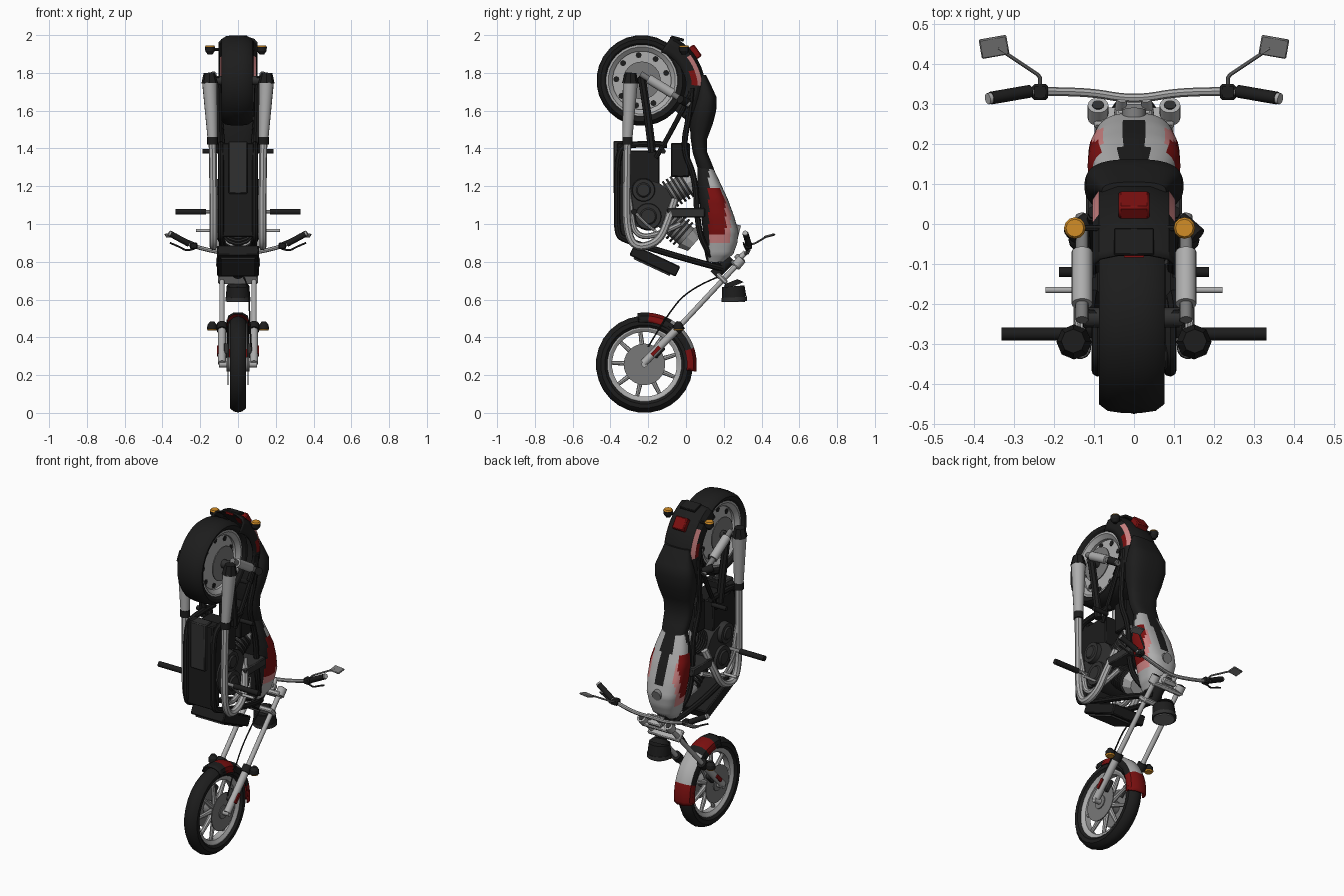
import bpy, bmesh, math
from mathutils import Vector, Matrix, Euler

if "Cube" in bpy.data.objects:
    bpy.data.objects.remove(bpy.data.objects["Cube"])

def material(name, r, g, b):
    m = bpy.data.materials.new(name)
    m.diffuse_color = (r, g, b, 1)
    m.use_nodes = True
    m.node_tree.nodes["Principled BSDF"].inputs["Base Color"].default_value = m.diffuse_color
    return m

BLACK = material("black", .012, .012, .012)
DARK = material("dark_grey", .03, .03, .03)
SILVER = material("silver", .42, .42, .42)
GREY = material("mid_grey", .19, .19, .19)
RED = material("red", .2, .005, .005)
PINK = material("pale_red", .6, .22, .22)
ORANGE = material("orange", .65, .27, .02)

def build(name, verts, faces, mats, rule=None):
    """Mesh object; rule(centre, normal) returns a material index."""
    me = bpy.data.meshes.new(name)
    me.from_pydata([tuple(v) for v in verts], [], faces)
    bm = bmesh.new(); bm.from_mesh(me)
    bmesh.ops.recalc_face_normals(bm, faces=bm.faces)
    if rule:
        for f in bm.faces:
            f.material_index = rule(f.calc_center_median(), f.normal)
    bm.to_mesh(me); bm.free()
    for m in mats if isinstance(mats, list) else [mats]:
        me.materials.append(m)
    o = bpy.data.objects.new(name, me)
    bpy.context.collection.objects.link(o)
    return o

def skin(name, rings, mats, rule=None, closed=True, caps=True, loop=False):
    """Join equal rings of points into a surface."""
    n, k = len(rings[0]), len(rings)
    faces = []
    for i in range(k if loop else k - 1):
        for j in range(n if closed else n - 1):
            a, b = i * n, (i + 1) % k * n
            faces.append((a + j, a + (j + 1) % n, b + (j + 1) % n, b + j))
    if caps:
        faces += [tuple(range(n)), tuple(range((k - 1) * n, k * n))]
    return build(name, [p for r in rings for p in r], faces, mats, rule)

def cyl(name, p1, p2, r1, mat, r2=None, n=14):
    p1, p2 = Vector(p1), Vector(p2)
    q = (p2 - p1).to_track_quat('Z', 'Y')
    ring = lambda p, r: [p + q @ Vector((r * math.cos(t), r * math.sin(t), 0))
                         for t in (2 * math.pi * i / n for i in range(n))]
    return skin(name, [ring(p1, r1), ring(p2, r1 if r2 is None else r2)], mat)

def box(name, c, size, mat, rot=(0, 0, 0), bevel=0.006):
    s = [v / 2 for v in size]
    m = Matrix.Translation(c) @ Euler([math.radians(a) for a in rot]).to_matrix().to_4x4()
    rings = [[m @ Vector((x * s[0], y * s[1], z * s[2])) for x, y in
              ((-1, -1), (1, -1), (1, 1), (-1, 1))] for z in (-1, 1)]
    o = skin(name, rings, mat)
    if bevel:
        o.modifiers.new("bevel", 'BEVEL').width = bevel
    return o

def tube(name, pts, r, mat, order=3):
    cu = bpy.data.curves.new(name, 'CURVE')
    cu.dimensions, cu.bevel_depth, cu.bevel_resolution, cu.use_fill_caps = '3D', r, 2, True
    sp = cu.splines.new('NURBS')
    sp.points.add(len(pts) - 1)
    for p, c in zip(sp.points, pts):
        p.co = (*c, 1)
    sp.use_endpoint_u, sp.order_u, sp.resolution_u = True, order, 5
    cu.materials.append(mat)
    o = bpy.data.objects.new(name, cu)
    bpy.context.collection.objects.link(o)
    bpy.ops.object.select_all(action='DESELECT')
    o.select_set(True); bpy.context.view_layer.objects.active = o
    bpy.ops.object.convert(target='MESH')

def lathe(name, c, prof, mat, n=28):
    """Closed (x, radius) profile spun about the x axis through c."""
    rings = [[Vector((c[0] + x, c[1] + r * math.cos(t), c[2] + r * math.sin(t))) for x, r in prof]
             for t in (2 * math.pi * (i + .5) / n - math.pi / 2 for i in range(n))]
    return skin(name, rings, mat, caps=False, loop=True)

def loft(name, stations, mats, rule=None, n=40, e=.75, sub=4):
    """Rounded sections along z: (z, y_low, y_high, half_width)."""
    f = lambda v: math.copysign(abs(v) ** e, v)
    fine = [[p + (q - p) * k / sub for p, q in zip(s, t)]
            for s, t in zip(stations, stations[1:]) for k in range(sub)] + [stations[-1]]
    rings = [[(w * f(math.cos(t)), (a + b) / 2 + (b - a) / 2 * f(math.sin(t)), z)
              for t in (2 * math.pi * i / n for i in range(n))] for z, a, b, w in fine]
    return skin(name, rings, mats, rule)

def fender(name, c, a0, a1, r0, r1, w, depth, mats, rule):
    rings = []
    for i in range(25):
        k = i / 24
        t, r = math.radians(a0 + (a1 - a0) * k), r0 + (r1 - r0) * max(0, (k - .4) / .6)
        sec = ((w, r - depth), (w, r - .7 * depth), (w, r - .04), (.85 * w, r - .018), (.4 * w, r - .002))
        sec = [(-x, q) for x, q in sec] + list(reversed(sec))
        rings.append([(x, c[1] + q * math.cos(t), c[2] + q * math.sin(t)) for x, q in sec])
    o = skin(name, rings, mats, rule, closed=False, caps=False)
    s = o.modifiers.new("thickness", 'SOLIDIFY'); s.thickness, s.offset = .008, 0

# wheels: tyre, rim, spokes, hub, brake disc
FW, RW = Vector((0, -.22, .257)), Vector((-.006, -.234, 1.76))
lathe("front_tyre", FW, [(-.028, .195), (-.042, .21), (-.043, .232), (-.025, .25), (0, .257),
                         (.025, .25), (.043, .232), (.042, .21), (.028, .195)], BLACK)
lathe("front_rim", FW, [(-.03, .202), (-.03, .19), (-.018, .172), (.018, .172), (.03, .19), (.03, .202)], SILVER)
lathe("rear_tyre", RW, [(-.06, .185), (-.077, .2), (-.082, .218), (-.06, .235), (-.025, .24),
                        (.025, .24), (.06, .235), (.082, .218), (.077, .2), (.06, .185)], BLACK)
lathe("rear_rim", RW, [(-.065, .192), (-.065, .178), (-.045, .155), (.045, .155), (.065, .178), (.065, .192)], SILVER)
cyl("rear_wheel_disc", RW - Vector((.03, 0, 0)), RW + Vector((.03, 0, 0)), .158, SILVER, n=28)
for i in range(9):
    t = 2 * math.pi * i / 9 + .3
    d = Vector((0, math.cos(t), math.sin(t)))
    cyl("front_spoke", FW + d * .03, FW + d * .178, .016, SILVER, .01, 8)
    for s in (-1, 1):
        p = RW + d * .135 + Vector((s * .03, 0, 0))
        cyl("rear_wheel_opening", p, p + Vector((s * .003, 0, 0)), .016, BLACK, n=8)
cyl("front_hub", FW - Vector((.06, 0, 0)), FW + Vector((.06, 0, 0)), .04, GREY)
cyl("front_axle", FW - Vector((.1, 0, 0)), FW + Vector((.1, 0, 0)), .016, SILVER)
cyl("rear_axle", RW - Vector((.12, 0, 0)), RW + Vector((.12, 0, 0)), .025, DARK)
for s in (-1, 1):
    cyl("front_brake_disc", FW + Vector((s * .05, 0, 0)), FW + Vector((s * .055, 0, 0)), .11, GREY, n=24)
    cyl("rear_brake_disc", RW + Vector((s * .066, 0, 0)), RW + Vector((s * .072, 0, 0)), .1, GREY, n=24)

# fenders
def front_paint(c, n):
    a = math.degrees(math.atan2(c.z - FW.z, c.y - FW.y))
    if a < 18 or 68 < a < 85:
        return 1
    return 0 if a > 60 or abs(c.x) > .05 else 2
fender("front_fender", FW, -8, 98, .275, .272, .058, .05, [BLACK, RED, SILVER], front_paint)
def rear_paint(c, n):
    if 1.74 < c.z < 1.89 and abs(c.x) > .09:
        return 2 if abs(c.x) < .098 else (1 if c.y > .025 else 0)
    return 0
fender("rear_fender", RW, -42, 56, .335, .28, .1, .1, [BLACK, RED, PINK], rear_paint)
box("tail_lamp", (0, .047, 1.91), (.078, .075, .04), RED, (-55, 0, 0))
box("tail_bracket", (0, -.045, 1.982), (.1, .07, .015), BLACK, (-15, 0, 0), .003)
box("tail_reflector", (0, -.08, 1.985), (.05, .008, .012), RED, bevel=0)

# tank and seat
def tank_paint(c, n):
    if c.y < .12 or (abs(c.x) < .034 and n.y > .3 and c.z > 1.02):
        return 1
    if abs(c.x) > .085 and .95 < c.z < 1.2 and c.y < .21:
        return 2
    if abs(c.x) > .075 and .9 < c.z < 1.14 and c.y < .235:
        return 3
    return 0
loft("fuel_tank", [(.8, .11, .2, .05), (.84, .1, .25, .075), (.9, .095, .272, .09), (.96, .09, .278, .104),
                   (1.04, .08, .255, .114), (1.13, .07, .222, .116), (1.21, .06, .185, .1),
                   (1.28, .06, .152, .08), (1.34, .06, .125, .06)], [SILVER, BLACK, RED, PINK], tank_paint)
cyl("fuel_cap", (0, .255, .97), (0, .284, .963), .03, GREY)
loft("seat", [(1.24, .08, .165, .06), (1.3, .06, .145, .078), (1.38, .035, .112, .085), (1.45, .025, .112, .092),
              (1.53, .02, .142, .112), (1.6, .03, .16, .124), (1.67, .05, .162, .12),
              (1.73, .06, .135, .1), (1.79, .06, .105, .08)], BLACK, sub=2)

# engine: V of two finned cylinders on a crankcase
cyl("crankcase", (-.095, -.2, 1.1), (.095, -.2, 1.1), .13, DARK, n=18)
box("gearbox", (0, -.24, 1.26), (.17, .2, .26), BLACK)
box("sump", (0, -.33, 1.18), (.17, .07, .5), BLACK)
box("belly_box", (0, -.35, 1.3), (.1, .07, .28), DARK)
box("battery_box", (0, -.03, 1.34), (.15, .1, .18), BLACK)
box("air_filter", (0, .0, 1.06), (.24, .2, .05), DARK)
for nm, a, b in (("front", (0, -.13, 1.05), (0, .03, .91)), ("rear", (0, -.13, 1.13), (0, .03, 1.23))):
    a, b = Vector(a), Vector(b)
    d = (b - a).normalized()
    cyl(nm + "_cylinder", a, b, .06, GREY)
    for i in range(5):
        p = a + d * (.05 + .024 * i)
        cyl(nm + "_fin", p, p + d * .012, .08, DARK)
    cyl(nm + "_cylinder_head", b - d * .035, b + d * .02, .078, SILVER, .055, 10)
for s in (-1, 1):
    for y, z, r, x in ((-.225, 1.18, .065, .12), (-.2, 1.04, .075, .11)):
        cyl("engine_cover", (s * .07, y, z), (s * x, y, z), r, DARK, r * .9, 18)
        cyl("engine_cover_cap", (s * x, y, z), (s * (x + .008), y, z), r * .6, DARK, r * .5, 18)

# radiator, headlamp, steering
box("radiator", (0, -.165, .805), (.22, .27, .06), BLACK, (-25, 0, 0))
box("radiator_core", (0, -.18, .775), (.18, .21, .012), DARK, (-25, 0, 0), 0)
cyl("headlamp_shell", (0, .255, .61), (0, .25, .67), .065, BLACK, .06, 16)
cyl("headlamp_back", (0, .25, .67), (0, .24, .695), .06, BLACK, .035, 16)
cyl("headlamp_rim", (0, .256, .59), (0, .255, .612), .067, DARK, n=16)
cyl("headlamp_lens", (0, .256, .586), (0, .256, .592), .057, GREY, n=16)
box("lower_clamp", (0, .19, .712), (.21, .07, .025), SILVER, (-44, 0, 0))
box("upper_clamp", (0, .265, .785), (.2, .06, .025), SILVER, (-44, 0, 0))
cyl("steering_head", (0, .15, .73), (0, .24, .82), .03, BLACK)
box("instrument", (0, .285, .815), (.09, .06, .03), SILVER, (-44, 0, 0))
box("instrument_face", (0, .29, .833), (.06, .02, .01), GREY, (-44, 0, 0), 0)
tube("handlebar", [(s * x, y, z) for s, row in ((-1, 1), (1, -1)) for x, y, z in
     [(.36, .315, .95), (.28, .33, .9), (.2, .332, .872), (.1, .328, .85), (.03, .315, .845)][::row]], .011, SILVER)
tube("brake_cable", [(.03, .17, .72), (.06, .02, .66), (.06, -.1, .52), (.07, -.2, .35)], .004, BLACK)

# everything that comes in left and right pairs
for s in (-1, 1):
    P = lambda *pts: [(s * x, y, z) for x, y, z in pts]
    C = lambda nm, a, b, r, m, r2=None, n=14: cyl(nm, *P(a, b), r, m, r2, n)
    # fork
    C("fork_lower", (.085, -.225, .262), (.085, -.03, .462), .021, SILVER)
    C("fork_upper", (.085, -.04, .452), (.085, .285, .8), .014, SILVER)
    C("fork_cap", (.09, .265, .78), (.09, .297, .815), .026, SILVER)
    C("fork_cap_recess", (.09, .297, .815), (.09, .299, .817), .015, DARK)
    C("fork_collar", (.085, -.055, .437), (.085, -.025, .467), .028, BLACK)
    box("fork_reflector", (s * .108, -.16, .328), (.008, .02, .06), RED, (-44, 0, 0), 0)
    box("brake_caliper", (s * .062, -.15, .33), (.03, .05, .07), DARK, (-44, 0, 0))
    # controls and mirrors
    C("riser", (.04, .25, .78), (.03, .315, .85), .014, SILVER)
    C("grip", (.26, .332, .895), (.358, .315, .948), .016, BLACK)
    C("grip_end", (.352, .316, .945), (.366, .313, .953), .014, SILVER)
    box("switch_box", (s * .235, .33, .885), (.04, .04, .035), BLACK)
    tube("lever", P((.23, .33, .87), (.27, .325, .855), (.31, .31, .88), (.36, .305, .9)), .005, DARK)
    tube("mirror_stem", P((.235, .34, .89), (.235, .37, .9), (.31, .42, .93), (.34, .44, .938)), .005, GREY, 2)
    box("mirror", (s * .35, .443, .938), (.07, .05, .01), GREY, (15, 0, s * -10), .003)
    # indicators
    for nm, y, z, d, off in (("front", -.04, .455, -1, 0), ("rear", -.01, 1.925, 1, -.011)):
        x = .137 + s * off
        C(nm + "_indicator_stalk", (.08, y, z), (x, y, z), .008, BLACK, n=8)
        C(nm + "_indicator_back", (x, y, z - d * .028), (x, y, z - d * .01), .012, BLACK, .025, 12)
        C(nm + "_indicator_shell", (x, y, z - d * .01), (x, y, z + d * .012), .025, BLACK, .027, 12)
        C(nm + "_indicator_lens", (x, y, z + d * .012), (x, y, z + d * .02), .027, ORANGE, .022, 12)
    # frame and swingarm
    tube("frame_cradle", P((.02, .19, .765), (.07, .05, .8), (.09, -.33, .915), (.09, -.365, .95),
                           (.09, -.365, 1.1), (.09, -.365, 1.38), (.09, -.3, 1.43), (.09, -.1, 1.42)), .017, BLACK)
    tube("frame_top", P((.02, .17, .78), (.07, .1, .87), (.085, .06, 1.0), (.08, .05, 1.25),
                        (.08, -.02, 1.4), (.1, .02, 1.58), (.1, .03, 1.72)), .016, BLACK)
    tube("frame_brace", P((.09, -.16, 1.35), (.1, -.08, 1.48), (.105, .02, 1.68)), .013, BLACK)
    tube("swingarm", P((.1, -.18, 1.38), (.105, -.19, 1.5), (.11, -.235, 1.78)), .022, BLACK)
    # shock absorber
    C("shock_body", (.13, -.2, 1.77), (.13, -.07, 1.69), .026, SILVER)
    C("shock_rod", (.13, -.24, 1.795), (.13, .02, 1.63), .016, GREY)
    C("shock_top", (.115, .01, 1.64), (.16, -.03, 1.66), .022, BLACK)
    # exhaust
    tube("exhaust_pipe", P((.08, -.06, 1.13), (.12, -.1, 1.0), (.13, -.15, .9), (.13, -.27, .87), (.13, -.315, .97),
                           (.13, -.315, 1.2), (.135, -.31, 1.46)), .021, SILVER)
    tube("exhaust_branch", P((.08, -.03, 1.0), (.11, -.17, .93), (.115, -.27, .94), (.115, -.29, 1.05),
                             (.125, -.31, 1.2)), .015, SILVER)
    C("exhaust_band", (.135, -.31, 1.42), (.135, -.31, 1.46), .028, BLACK)
    C("muffler", (.135, -.31, 1.45), (.15, -.295, 1.75), .026, SILVER, .04)
    C("muffler_tip", (.15, -.295, 1.745), (.152, -.293, 1.8), .044, BLACK, .03, 8)
    # foot pegs and pedal
    C("foot_peg", (.17, -.275, 1.065), (.332, -.275, 1.065), .016, BLACK)
    C("foot_peg_mount", (.08, -.27, 1.065), (.18, -.275, 1.065), .01, GREY)
    C("rear_peg", (.09, -.12, 1.385), (.187, -.12, 1.385), .013, BLACK)
    C("pedal", (.14, -.165, .965), (.222, -.165, .965), .008, SILVER)
    tube("pedal_arm", P((.14, -.165, .965), (.145, -.22, 1.0), (.14, -.27, 1.065)), .008, SILVER)

# smooth shading with sharp edges kept
bpy.ops.object.select_all(action='SELECT')
bpy.context.view_layer.objects.active = bpy.data.objects["seat"]
bpy.ops.object.shade_smooth_by_angle(angle=math.radians(32))
